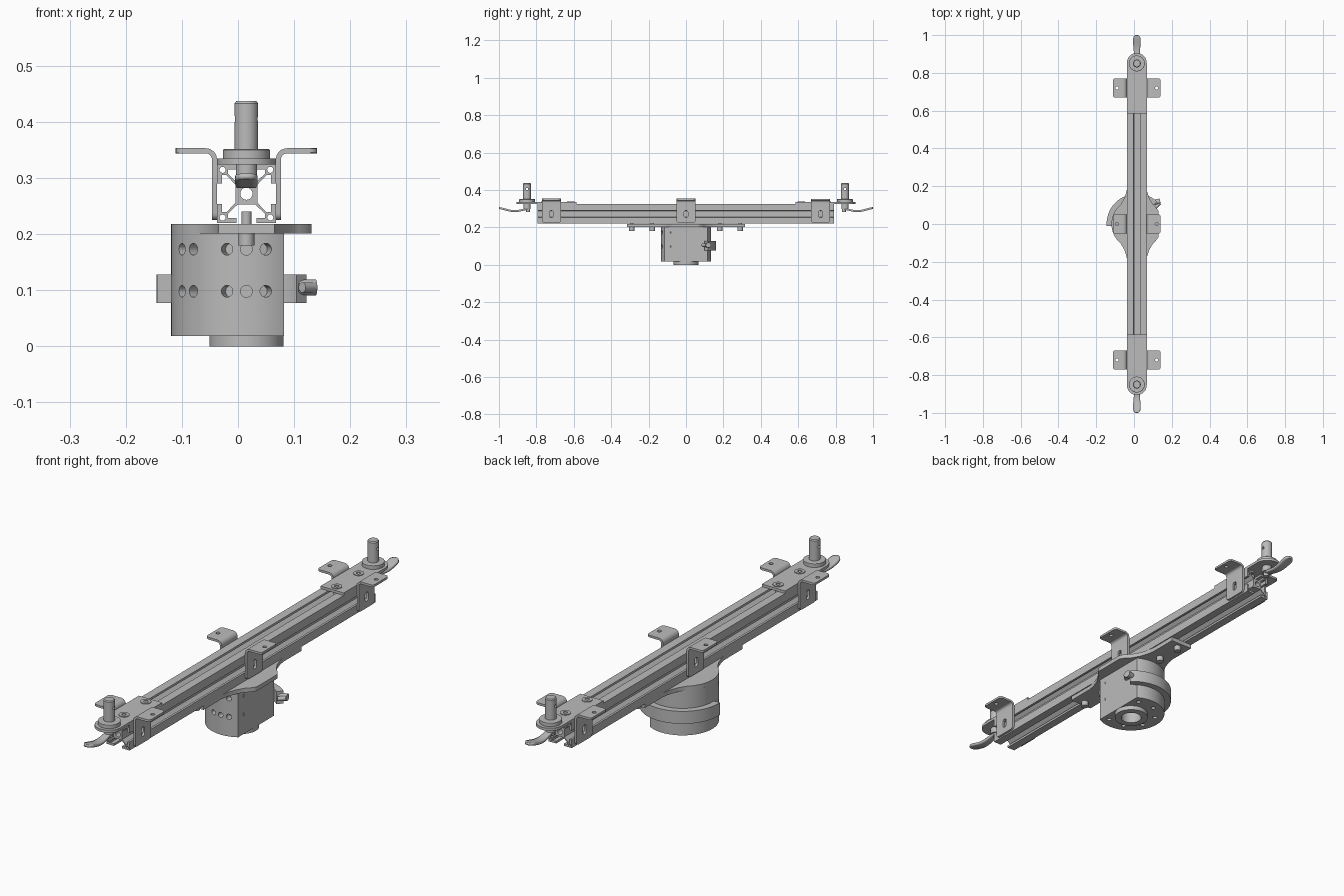
import bpy, bmesh, math
from math import sin, cos, radians, pi
from mathutils import Matrix, Vector

if "Cube" in bpy.data.objects:
    bpy.data.objects.remove(bpy.data.objects["Cube"])

metal = bpy.data.materials.new("grey_metal")
metal.use_nodes = True
GREY = (0.5, 0.5, 0.5, 1)
metal.diffuse_color = GREY
metal.node_tree.nodes["Principled BSDF"].inputs["Base Color"].default_value = GREY

CX = 0.015          # shared centre line of rail, drum and pins
UP = Matrix.Identity(4)
ALONG_Y = Matrix.Rotation(pi / 2, 4, "X")   # profile drawn in x-z, extruded along y


def activate(ob):
    bpy.ops.object.select_all(action="DESELECT")
    ob.select_set(True)
    bpy.context.view_layer.objects.active = ob


def finish(ob):
    activate(ob)
    bpy.ops.object.shade_smooth_by_angle(angle=radians(30))
    return ob


def add_mesh(name, bm):
    me = bpy.data.meshes.new(name)
    bm.to_mesh(me)
    bm.free()
    ob = bpy.data.objects.new(name, me)
    bpy.context.collection.objects.link(ob)
    me.materials.append(metal)
    return ob


def circle(r, x=0, y=0, n=32):
    return [(x + r * cos(2 * pi * i / n), y + r * sin(2 * pi * i / n)) for i in range(n)]


def arc(r, a, b, n=16, x=0, y=0):
    steps = [radians(a + (b - a) * i / n) for i in range(n + 1)]
    return [(x + r * cos(t), y + r * sin(t)) for t in steps]


def extrude(name, loops, low, high, frame=UP):
    """Extrude an outline; the loops after the first are holes."""
    cu = bpy.data.curves.new(name, "CURVE")
    cu.dimensions, cu.fill_mode = "2D", "BOTH"
    cu.extrude = (high - low) / 2
    for loop in loops:
        sp = cu.splines.new("POLY")
        sp.points.add(len(loop) - 1)
        sp.use_cyclic_u = True
        for p, (x, y) in zip(sp.points, loop):
            p.co = (x, y, 0, 1)
    ob = bpy.data.objects.new(name, cu)
    bpy.context.collection.objects.link(ob)
    activate(ob)
    bpy.ops.object.convert(target="MESH")
    ob = bpy.context.object
    bm = bmesh.new()
    bm.from_mesh(ob.data)
    bmesh.ops.remove_doubles(bm, verts=bm.verts, dist=1e-5)
    bmesh.ops.transform(bm, verts=bm.verts, matrix=frame @ Matrix.Translation((0, 0, (low + high) / 2)))
    bmesh.ops.recalc_face_normals(bm, faces=bm.faces)
    bm.to_mesh(ob.data)
    bm.free()
    ob.data.materials.clear()
    ob.data.materials.append(metal)
    return ob


def add_rod(bm, centre, axis, r, length, r2=None, n=24):
    turn = Vector(axis).to_track_quat("Z", "Y").to_matrix().to_4x4()
    bmesh.ops.create_cone(bm, cap_ends=True, segments=n, radius1=r, radius2=r if r2 is None else r2,
                          depth=length, matrix=Matrix.Translation(centre) @ turn)


def rods(name, items):
    bm = bmesh.new()
    for item in items:
        add_rod(bm, *item)
    return finish(add_mesh(name, bm))


def cut(ob, cutter):
    mod = ob.modifiers.new("cut", "BOOLEAN")
    mod.operation, mod.solver, mod.object = "DIFFERENCE", "EXACT", cutter
    activate(ob)
    bpy.ops.object.modifier_apply(modifier=mod.name)
    bpy.data.objects.remove(cutter)


# Slotted rail: one side of the profile turned four times, with hollow core and corners
H = 0.0525
half = [(0.018, H), (0.018, H - 0.009), (0.033, H - 0.009), (0.033, H - 0.017), (0.016, H - 0.033)]
side = [(H, H)] + half + [(-x, y) for x, y in reversed(half)]
RAIL_Z = 0.272
outline = []
for k in range(4):
    c, s = round(cos(k * pi / 2)), round(sin(k * pi / 2))
    outline += [(CX + c * x - s * y, RAIL_Z + s * x + c * y) for x, y in side]
holes = [circle(0.011, CX, RAIL_Z, 16)]
holes += [circle(0.0055, CX + i * 0.0425, RAIL_Z + j * 0.0425, 12) for i in (-1, 1) for j in (-1, 1)]
finish(extrude("slotted_rail", [outline] + holes, -0.79, 0.795, ALONG_Y))

# End plates, locating pins, screws and levers
for sy, end in ((-1, "front"), (1, "back")):
    tip = arc(H, 0, 180, 24, CX, 0.853)
    shape = [(CX + H, 0.585)] + tip + [(CX - H, 0.585)]
    finish(extrude(end + "_end_plate", [[(x, sy * y) for x, y in shape]], 0.324, 0.335))
    py = sy * 0.85
    rods(end + "_pin_collar", [((CX, py, 0.3425), (0, 0, 1), 0.042, 0.015, 0.042, 40),
                               ((CX, py, 0.351), (0, 0, 1), 0.042, 0.002, 0.039, 40)])
    pin = rods(end + "_pin", [((CX, py, 0.392), (0, 0, 1), 0.021, 0.082, 0.021, 32)])
    bm = bmesh.new()
    add_rod(bm, (CX, py, 0.405), (1, 0, 0), 0.006, 0.1, n=16)
    cut(pin, add_mesh("pin_cutter", bm))
    finish(pin)
    rods(end + "_pin_tip", [((CX, py, 0.435), (0, 0, 1), 0.021, 0.004, 0.018, 32)])
    rods(end + "_pivot", [((CX, py, 0.312), (0, 0, 1), 0.019, 0.026),
                          ((CX, sy * 0.845, 0.292), (0, 0, 1), 0.011, 0.02)])
    for n, y in enumerate((0.615, 0.755)):
        name = f"{end}_screw_{n + 1}"
        finish(extrude(name, [circle(0.02, CX, sy * y), circle(0.009, CX, sy * y, 6)], 0.334, 0.338))
        rods(name + "_shank", [((CX, sy * y, 0.316), (0, 0, 1), 0.012, 0.035)])
    # Curved lever: a strip with varying half width
    bm = bmesh.new()
    path = [(0.84, 0.30, 0.010), (0.865, 0.296, 0.013), (0.90, 0.286, 0.015),
            (0.935, 0.287, 0.018), (0.97, 0.297, 0.021), (0.99, 0.302, 0.019), (1.0, 0.303, 0.009)]
    rows = [[bm.verts.new((CX + k * w, sy * y, z)) for k in (-1, 1)] for y, z, w in path]
    for a, b in zip(rows, rows[1:]):
        bm.faces.new((a[0], a[1], b[1], b[0]))
    bmesh.ops.recalc_face_normals(bm, faces=bm.faces)
    lever = add_mesh(end + "_lever", bm)
    sub = lever.modifiers.new("round", "SUBSURF")
    sub.levels = sub.render_levels = 2
    thick = lever.modifiers.new("thickness", "SOLIDIFY")
    thick.thickness, thick.offset = 0.01, 0
    finish(lever)

# Angle brackets: bent strip profile, slotted leg and drilled flange
OUT, T, R = 0.126, 0.009, 0.02
for y, place in ((-0.72, "front"), (0, "middle"), (0.72, "back")):
    for sx, hand in ((-1, "right"), (1, "left")):
        bend_x, bend_z = H + T + R - 0.008, 0.353 - R
        inner = arc(R - T, 180, 90, 8, H + R, bend_z)
        outer = arc(R, 90, 180, 8, H + R, bend_z)
        prof = [(H + T, 0.225)] + inner + [(OUT, 0.344), (OUT, 0.353)] + outer + [(H, 0.225)]
        ob = extrude(f"{place}_{hand}_bracket", [[(CX + sx * x, z) for x, z in prof]],
                     -y - 0.051, -y + 0.051, ALONG_Y)
        bm = bmesh.new()
        bm.from_mesh(ob.data)
        edge = CX + sx * OUT
        corners = []
        for e in bm.edges:
            a, b = (v.co for v in e.verts)
            same_y = abs(a.y - b.y) < 1e-4
            if same_y and all(abs(p.x - edge) < 1e-4 for p in (a, b)):
                corners.append(e)
            elif same_y and all(p.z < 0.226 for p in (a, b)):
                corners.append(e)
        bmesh.ops.bevel(bm, geom=corners, offset=0.012, segments=4, affect="EDGES", profile=0.5)
        bm.to_mesh(ob.data)
        bm.free()
        leg = CX + sx * (H + T / 2)
        slot = arc(0.01, 0, 180, 8, y, 0.28) + arc(0.01, 180, 360, 8, y, 0.262)
        frame = Matrix(((0, 0, 1, leg), (1, 0, 0, 0), (0, 1, 0, 0), (0, 0, 0, 1)))
        cut(ob, extrude("slot_cutter", [slot], -0.02, 0.02, frame))
        bm = bmesh.new()
        add_rod(bm, (CX + sx * 0.105, y, 0.35), (0, 0, 1), 0.008, 0.05, n=16)
        cut(ob, add_mesh("hole_cutter", bm))
        finish(ob)

# Mounting plate: narrow tongue flaring into the drum outline
RAD, FLAT = 0.134, 0.116
quarter = [(0.05, 0.315), (0.05, 0.2), (0.055, 0.17), (0.067, 0.135)] + arc(RAD, 50, 0, 12)
right_half = quarter + [(x, -y) for x, y in reversed(quarter[:-1])]
flare = [(CX + min(x, FLAT), y) for x, y in right_half] + [(CX - x, y) for x, y in reversed(right_half)]
finish(extrude("mounting_plate", [flare], 0.201, 0.218))
for n, y in enumerate((-0.29, -0.18, 0.18, 0.29)):
    rods(f"mounting_bolt_{n + 1}", [((CX, y, 0.191), (0, 0, 1), 0.014, 0.022),
                                    ((CX, y, 0.225), (0, 0, 1), 0.009, 0.03)])

# Drum with one flat side, drilled on its front, flat side and underside
ring = arc(RAD, 60, 300, 72, CX)
drum = extrude("drum", [ring, circle(0.04, CX, 0)], 0.018, 0.202)
for v in drum.data.vertices:
    v.co.x = min(v.co.x, CX + FLAT)
bm = bmesh.new()
for z in (0.098, 0.173):
    for a in (-59, -45, -15, 0, 15, 44):
        d = Vector((sin(radians(a)), -cos(radians(a)), 0))
        add_rod(bm, Vector((CX, 0, z)) + d * RAD, d, 0.0105, 0.06)
for z in (0.085, 0.115, 0.155, 0.185):
    for y in (-0.048, 0.048):
        add_rod(bm, (CX + FLAT, y, z), (1, 0, 0), 0.004, 0.02, n=12)
for k in range(8):
    t = k * pi / 4 + pi / 8
    add_rod(bm, (CX + 0.1 * cos(t), 0.1 * sin(t), 0.018), (0, 0, 1), 0.009, 0.03, n=16)
cut(drum, add_mesh("drum_cutter", bm))
finish(drum)
finish(extrude("base_ring", [circle(0.066, CX, 0, 48), circle(0.04, CX, 0)], 0, 0.022))

# Clamp band around the back of the drum, with its lug and bolt
band = arc(0.16, 48, 184, 40, CX) + arc(0.133, 184, 48, 40, CX)
finish(extrude("clamp_band", [band], 0.077, 0.128))
rods("clamp_bolt", [((0.122, 0.118, 0.105), (1, 0.2, 0), 0.014, 0.034),
                    ((0.125, 0.1, 0.105), (0.7, 0.7, 0), 0.009, 0.03)])
